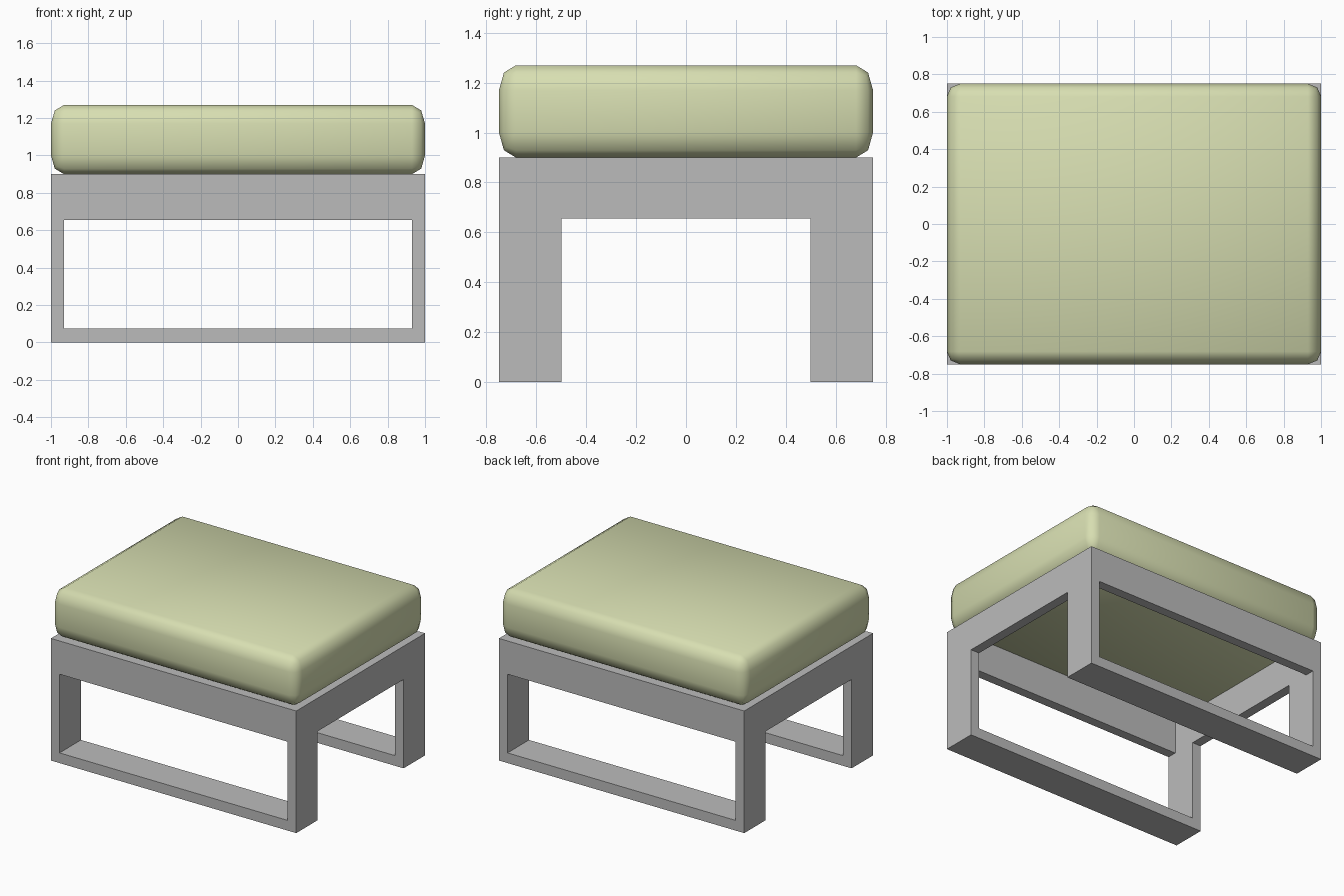
import bpy
import math

if "Cube" in bpy.data.objects:
    bpy.data.objects.remove(bpy.data.objects["Cube"])


def material(name, rgb):
    m = bpy.data.materials.new(name)
    m.diffuse_color = (*rgb, 1.0)
    m.use_nodes = True
    m.node_tree.nodes["Principled BSDF"].inputs["Base Color"].default_value = m.diffuse_color
    return m


GREY = material("grey frame", (0.50, 0.50, 0.50))
GREEN = material("pale green fabric", (0.68, 0.73, 0.44))


def box(name, x, y, z0, z1, mat):
    """Box centred on x and y, given its half sizes and its z range."""
    bpy.ops.mesh.primitive_cube_add(size=2, location=(0, 0, (z0 + z1) / 2))
    ob = bpy.context.object
    ob.name = name
    ob.scale = (x, y, (z1 - z0) / 2)
    bpy.ops.object.transform_apply(location=False, rotation=False, scale=True)
    ob.data.materials.append(mat)
    return ob


# Frame: a solid block opened up from three directions
frame = box("frame", 1.0, 0.75, 0.0, 0.90, GREY)
openings = [
    box("side_opening", 1.2, 0.50, -0.1, 0.655, GREY),
    box("front_opening", 0.93, 1.0, 0.075, 0.655, GREY),
    box("seat_opening", 0.93, 0.68, 0.5, 1.0, GREY),
]
for cutter in openings:
    bpy.context.view_layer.objects.active = frame
    mod = frame.modifiers.new("cut", "BOOLEAN")
    mod.operation = "DIFFERENCE"
    mod.solver = "EXACT"
    mod.object = cutter
    bpy.ops.object.modifier_apply(modifier=mod.name)
    bpy.data.objects.remove(cutter)

# Cushion: rounded in unit bevel space, then scaled so the rounding is taller than wide
round_x, round_y, round_z = 0.07, 0.068, 0.10
cushion = box("cushion", 1.0 / round_x, 0.75 / round_y, 0.0, 0.37 / round_z, GREEN)
bevel = cushion.modifiers.new("rounding", "BEVEL")
bevel.width = 1.0
bevel.segments = 2
bpy.context.view_layer.objects.active = cushion
bpy.ops.object.modifier_apply(modifier=bevel.name)
cushion.scale = (round_x, round_y, round_z)
cushion.location = (0, 0, 0.90 + 0.37 / 2)
bpy.ops.object.select_all(action="DESELECT")
cushion.select_set(True)
bpy.ops.object.transform_apply(location=False, rotation=False, scale=True)
bpy.ops.object.shade_smooth_by_angle(angle=math.radians(60))
